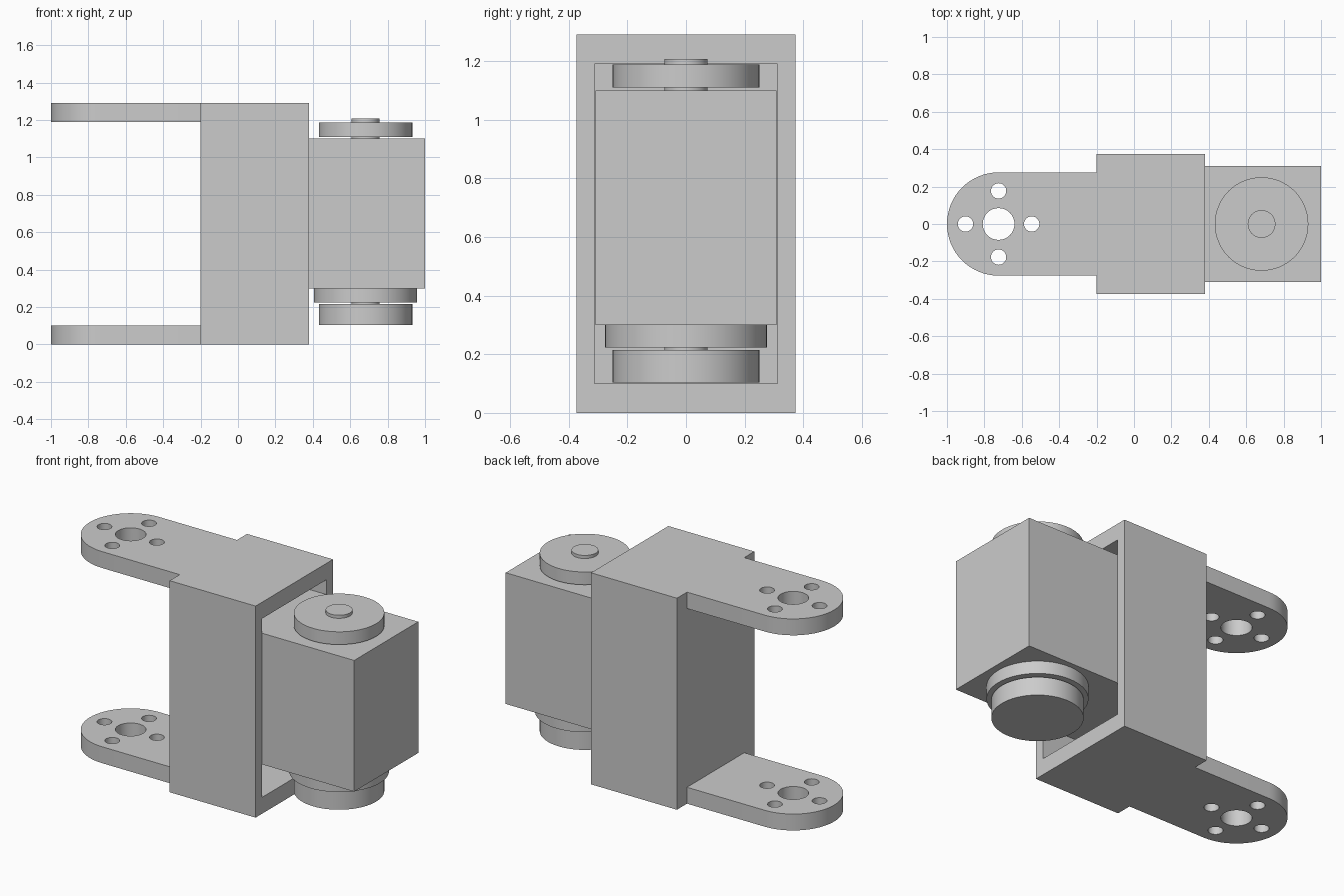
import bpy, bmesh, math

cube = bpy.data.objects.get("Cube")
if cube:
    bpy.data.objects.remove(cube, do_unlink=True)

grey = bpy.data.materials.new("plain grey")
grey.use_nodes = True
grey.diffuse_color = (0.6, 0.6, 0.6, 1)
grey.node_tree.nodes["Principled BSDF"].inputs["Base Color"].default_value = (0.6, 0.6, 0.6, 1)


def prism(name, outline, z0, z1):
    """Extrude a flat outline from z0 to z1."""
    bm = bmesh.new()
    base = bm.faces.new([bm.verts.new((x, y, z0)) for x, y in outline])
    top = bmesh.ops.extrude_face_region(bm, geom=[base])["geom"]
    verts = [v for v in top if isinstance(v, bmesh.types.BMVert)]
    bmesh.ops.translate(bm, verts=verts, vec=(0, 0, z1 - z0))
    bmesh.ops.recalc_face_normals(bm, faces=bm.faces)
    mesh = bpy.data.meshes.new(name)
    bm.to_mesh(mesh)
    bm.free()
    mesh.materials.append(grey)
    obj = bpy.data.objects.new(name, mesh)
    bpy.context.collection.objects.link(obj)
    return obj


def box(name, x0, x1, half_y, z0, z1):
    return prism(name, [(x0, -half_y), (x1, -half_y), (x1, half_y), (x0, half_y)], z0, z1)


def arc(cx, cy, r, start, end, steps):
    angles = [start + (end - start) * i / steps for i in range(steps + 1)]
    return [(cx + r * math.cos(a), cy + r * math.sin(a)) for a in angles]


def disc(name, cx, cy, r, z0, z1, sides=64):
    return prism(name, arc(cx, cy, r, 0, math.tau, sides)[:-1], z0, z1)


def combine(target, tool, operation):
    """Apply a boolean and discard the tool."""
    mod = target.modifiers.new("Boolean", "BOOLEAN")
    mod.operation, mod.object, mod.solver = operation, tool, "EXACT"
    bpy.context.view_layer.update()
    graph = bpy.context.evaluated_depsgraph_get()
    result = bpy.data.meshes.new_from_object(target.evaluated_get(graph))
    target.modifiers.clear()
    target.data = result
    bpy.data.objects.remove(tool, do_unlink=True)


def smooth(obj):
    bpy.ops.object.select_all(action="DESELECT")
    obj.select_set(True)
    bpy.context.view_layer.objects.active = obj
    bpy.ops.object.shade_smooth_by_angle(angle=math.radians(30))


# Bracket: box frame open towards +x
HEIGHT, PLATE = 1.29, 0.1
bracket = box("bracket", -0.2, 0.38, 0.373, 0, HEIGHT)
combine(bracket, box("cavity", -0.1, 0.6, 0.312, PLATE, HEIGHT - PLATE), "DIFFERENCE")

# Two round-ended arms with a bearing hole and four screw holes each
PIVOT, RADIUS = -0.724, 0.276
for z in (0, HEIGHT - PLATE):
    outline = arc(PIVOT, 0, RADIUS, math.pi / 2, math.pi * 1.5, 32)
    outline += [(-0.15, -RADIUS), (-0.15, RADIUS)]
    combine(bracket, prism("arm", outline, z, z + PLATE), "UNION")
holes = [(PIVOT, 0, 0.085)]
for i in range(4):
    a = i * math.pi / 2
    holes.append((PIVOT + 0.177 * math.cos(a), 0.177 * math.sin(a), 0.041))
for x, y, r in holes:
    combine(bracket, disc("hole", x, y, r, -0.1, HEIGHT + 0.1, 32), "DIFFERENCE")
smooth(bracket)

# Motor body seated in the bracket
box("motor_body", 0.0, 1.0, 0.309, 0.3, 1.1)

# Turned parts on the motor axis
AXIS = 0.682
for name, r, z0, z1 in (
    ("top_shaft", 0.074, 1.09, 1.207),
    ("top_horn", 0.25, 1.11, 1.188),
    ("lower_collar", 0.276, 0.223, 0.3),
    ("lower_shaft", 0.074, 0.2, 0.24),
    ("lower_horn", 0.25, 0.103, 0.215),
):
    smooth(disc(name, AXIS, 0, r, z0, z1))
